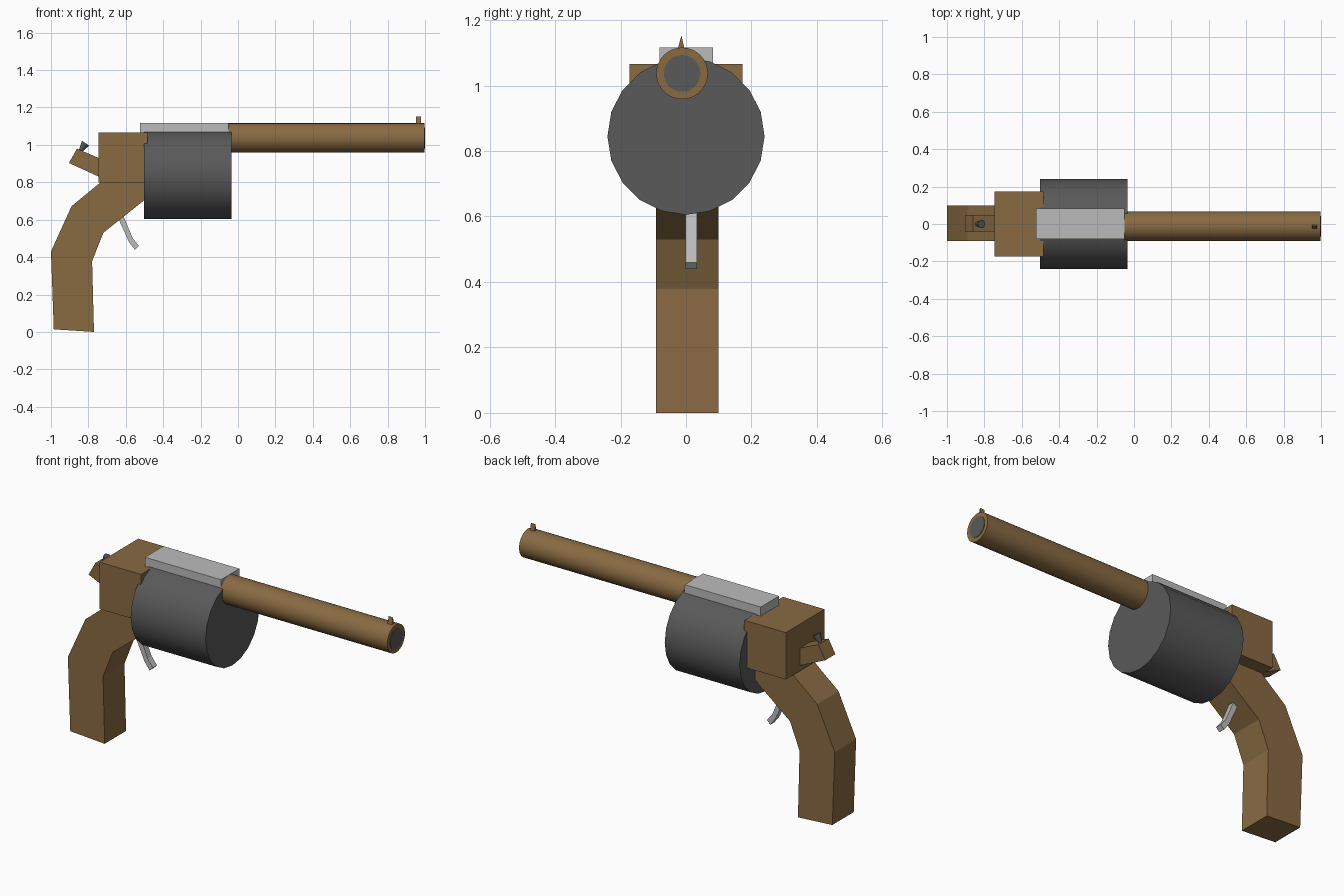
import bpy, bmesh, math
from mathutils import Vector

if "Cube" in bpy.data.objects:
    bpy.data.objects.remove(bpy.data.objects["Cube"])


def material(name, color):
    m = bpy.data.materials.new(name)
    m.diffuse_color = (*color, 1)
    m.use_nodes = True
    m.node_tree.nodes["Principled BSDF"].inputs["Base Color"].default_value = m.diffuse_color
    return m


WOOD = material("wood_brown", (0.25, 0.145, 0.055))
DARK = material("dark_steel", (0.1, 0.1, 0.1))
LIGHT = material("light_steel", (0.5, 0.5, 0.5))


def finish(name, bm, mat, smooth=False):
    bmesh.ops.recalc_face_normals(bm, faces=bm.faces[:])
    mesh = bpy.data.meshes.new(name)
    bm.to_mesh(mesh)
    bm.free()
    mesh.materials.append(mat)
    ob = bpy.data.objects.new(name, mesh)
    bpy.context.collection.objects.link(ob)
    if smooth:
        bpy.ops.object.select_all(action='DESELECT')
        ob.select_set(True)
        bpy.context.view_layer.objects.active = ob
        bpy.ops.object.shade_smooth_by_angle(angle=math.radians(30))
    return ob


def extrude(name, points, axis, lo, hi, mat):
    """Prism: (x, z) profile along y, or (y, z) profile along x."""
    bm = bmesh.new()
    place = (lambda a, b, d: (a, d, b)) if axis == 'y' else (lambda a, b, d: (d, a, b))
    rings = [[bm.verts.new(place(a, b, d)) for a, b in points] for d in (lo, hi)]
    for ring in rings:
        bm.faces.new(ring)
    n = len(points)
    for i in range(n):
        j = (i + 1) % n
        bm.faces.new((rings[0][i], rings[0][j], rings[1][j], rings[1][i]))
    return finish(name, bm, mat)


def box(name, x, y, z, mat):
    corners = [(x[0], z[0]), (x[1], z[0]), (x[1], z[1]), (x[0], z[1])]
    return extrude(name, corners, 'y', y[0], y[1], mat)


def rod(name, start, end, r1, r2, sides, mat):
    """Cylinder or cone from start to end, with a vertex on the y axis."""
    start, end = Vector(start), Vector(end)
    d = end - start
    bm = bmesh.new()
    bmesh.ops.create_cone(bm, cap_ends=True, segments=sides, radius1=r1, radius2=r2, depth=d.length)
    turn = d.to_track_quat('Z', 'Y').to_matrix()
    bmesh.ops.rotate(bm, verts=bm.verts[:], matrix=turn)
    bmesh.ops.translate(bm, verts=bm.verts[:], vec=(start + end) / 2)
    return finish(name, bm, mat, True)


# barrel, bore plug and drum
rod("barrel", (-0.05, -0.012, 1.037), (0.997, -0.012, 1.037), 0.079, 0.079, 32, WOOD)
rod("bore", (0.9, -0.012, 1.037), (1.0, -0.012, 1.037), 0.056, 0.056, 32, DARK)
rod("drum", (-0.503, 0, 0.845), (-0.035, 0, 0.845), 0.24, 0.24, 20, DARK)

# front sight
extrude("front_sight", [(-0.027, 1.105), (-0.003, 1.105), (-0.014, 1.153)], 'x', 0.952, 0.979, WOOD)

# frame and top strap
box("frame", (-0.745, -0.485), (-0.173, 0.173), (0.80, 1.065), WOOD)
box("top_strap", (-0.525, -0.05), (-0.081, 0.083), (1.06, 1.116), LIGHT)

# bent grip
extrude("grip", [(-0.985, 0.014), (-0.77, 0.0), (-0.78, 0.378), (-0.72, 0.53),
                 (-0.50, 0.705), (-0.50, 0.86), (-0.665, 0.86), (-0.735, 0.80),
                 (-0.89, 0.672), (-1.0, 0.43)], 'y', -0.091, 0.1, WOOD)

# hammer with flared spur
extrude("hammer", [(-0.904, 0.903), (-0.70, 0.81), (-0.66, 0.893), (-0.861, 0.98)],
        'y', -0.043, 0.047, WOOD)
rod("hammer_spur", (-0.85, 0, 0.955), (-0.815, 0, 1.009), 0.006, 0.023, 12, DARK)

# curved trigger
extrude("trigger", [(-0.66, 0.65), (-0.583, 0.481), (-0.551, 0.439), (-0.53, 0.46),
                    (-0.564, 0.503), (-0.625, 0.65)], 'y', -0.002, 0.034, LIGHT)
